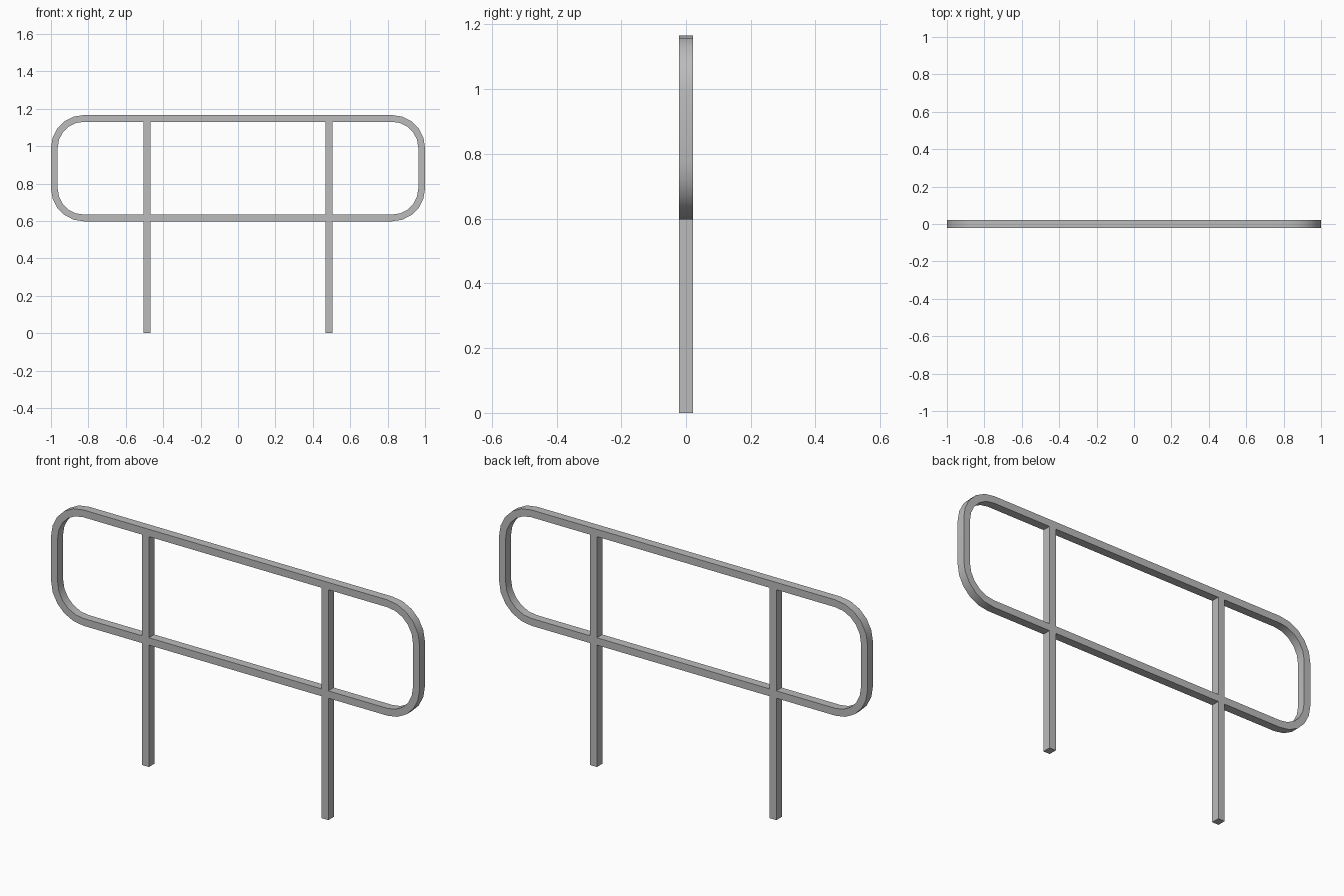
import bpy, bmesh, math
from mathutils import Vector

cube = bpy.data.objects.get("Cube")
if cube:
    bpy.data.objects.remove(cube, do_unlink=True)

WIDTH, DEPTH = 0.036, 0.042      # bar section
LOW, HIGH = 0.598, 1.166         # outer heights of the rail loop
RADIUS, STEPS = 0.175, 5         # outer corner radius and segments
POST_X = 0.487

steel = bpy.data.materials.new("grey steel")
steel.use_nodes = True
colour = (0.5, 0.5, 0.5, 1)
steel.diffuse_color = colour
steel.node_tree.nodes["Principled BSDF"].inputs["Base Color"].default_value = colour


def finish(name, bm):
    bmesh.ops.recalc_face_normals(bm, faces=bm.faces[:])
    mesh = bpy.data.meshes.new(name)
    bm.to_mesh(mesh)
    bm.free()
    mesh.materials.append(steel)
    obj = bpy.data.objects.new(name, mesh)
    bpy.context.collection.objects.link(obj)
    return obj


def box(name, x, z0, z1):
    bm = bmesh.new()
    bmesh.ops.create_cube(bm, size=1)
    for v in bm.verts:
        v.co = Vector((x + v.co.x * WIDTH, v.co.y * DEPTH,
                       (z0 + z1) / 2 + v.co.z * (z1 - z0)))
    return finish(name, bm)


# Rounded rail loop: a rectangular section swept round four corners
bm = bmesh.new()
rings = []
corners = [(1, 1), (-1, 1), (-1, -1), (1, -1)]
for quarter, (sx, sz) in enumerate(corners):
    cx = sx * (1 - RADIUS)
    cz = (LOW + HIGH) / 2 + sz * ((HIGH - LOW) / 2 - RADIUS)
    for i in range(STEPS + 1):
        a = (quarter + i / STEPS) * math.pi / 2
        section = [(RADIUS, -1), (RADIUS, 1), (RADIUS - WIDTH, 1), (RADIUS - WIDTH, -1)]
        rings.append([bm.verts.new((cx + r * math.cos(a), s * DEPTH / 2,
                                    cz + r * math.sin(a))) for r, s in section])
for i, ring in enumerate(rings):
    following = rings[(i + 1) % len(rings)]
    for j in range(4):
        k = (j + 1) % 4
        bm.faces.new((ring[j], ring[k], following[k], following[j]))
loop = finish("rail_loop", bm)
bpy.ops.object.select_all(action="DESELECT")
loop.select_set(True)
bpy.context.view_layer.objects.active = loop
bpy.ops.object.shade_smooth_by_angle(angle=math.radians(30))

# Posts, butted against the lower and upper rails
for side, x in (("left", POST_X), ("right", -POST_X)):
    box(side + "_lower_post", x, 0, LOW)
    box(side + "_upper_post", x, LOW + WIDTH, HIGH - WIDTH)
